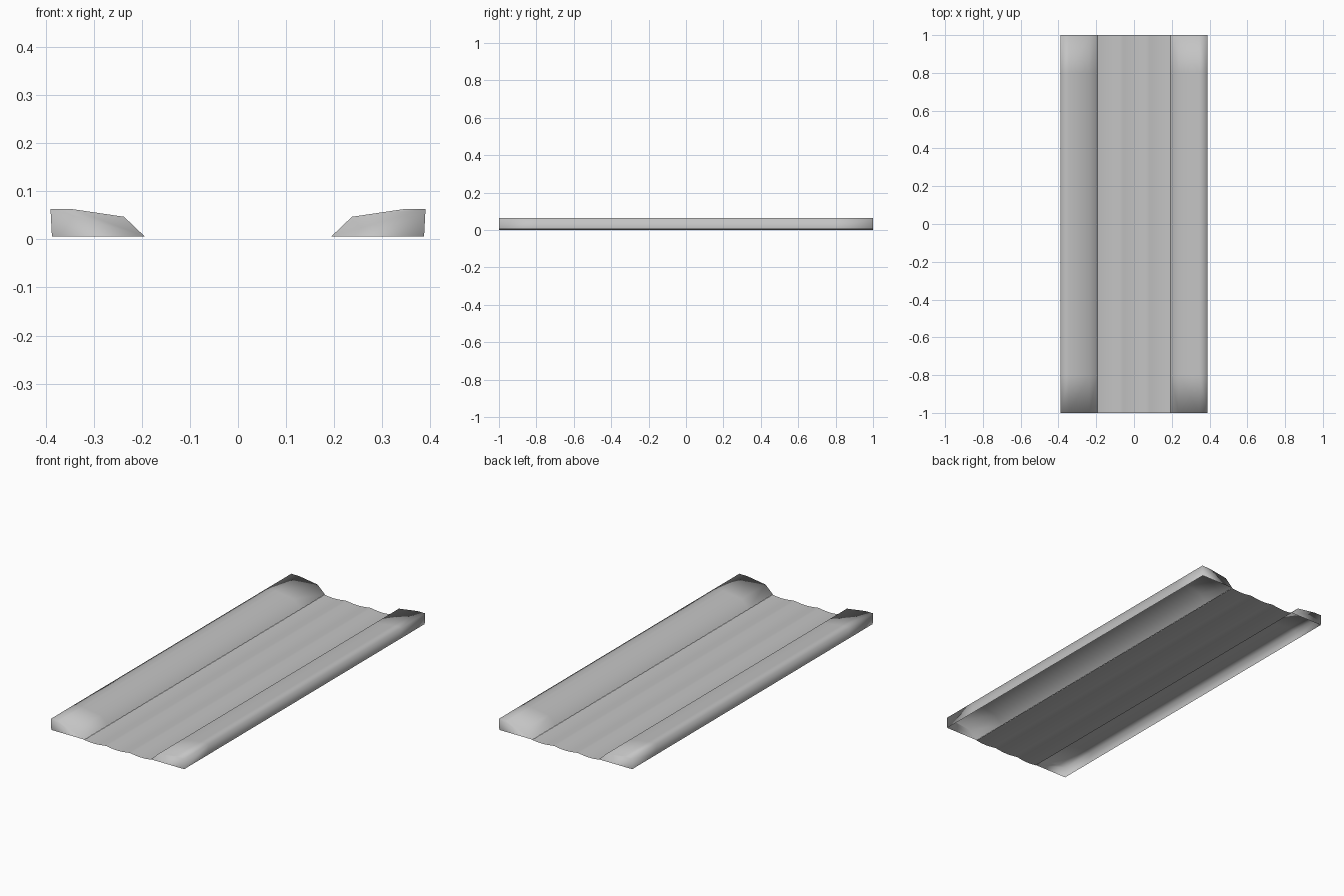
import bpy
import bmesh
import math

cube = bpy.data.objects.get("Cube")
if cube:
    bpy.data.objects.remove(cube, do_unlink=True)

grey = bpy.data.materials.new("concrete_grey")
grey.use_nodes = True
colour = (0.55, 0.55, 0.55, 1)
grey.diffuse_color = colour
grey.node_tree.nodes["Principled BSDF"].inputs["Base Color"].default_value = colour


def sweep(name, profile, stations, capped):
    """Run an open x-z profile along y as a smooth sheet, with optional end caps."""
    bm = bmesh.new()
    rings = [[bm.verts.new((x, y, z)) for x, z in profile] for y in stations]
    for a, b in zip(rings, rings[1:]):
        for i in range(len(profile) - 1):
            bm.faces.new((a[i], a[i + 1], b[i + 1], b[i]))
    if capped:
        bm.faces.new(rings[0])
        bm.faces.new(rings[-1])
    bmesh.ops.recalc_face_normals(bm, faces=bm.faces)
    # Make the upper side the outside
    if sum(f.normal.z * f.calc_area() for f in bm.faces) < 0:
        bmesh.ops.reverse_faces(bm, faces=bm.faces)
    for face in bm.faces:
        face.smooth = True
    mesh = bpy.data.meshes.new(name)
    bm.to_mesh(mesh)
    bm.free()
    mesh.materials.append(grey)
    obj = bpy.data.objects.new(name, mesh)
    bpy.context.collection.objects.link(obj)


# Gently rutted roadway: a thin open sheet with narrow ridges between the ruts
HALF = 0.195
STEPS = 39
road = []
for i in range(STEPS + 1):
    x = -HALF + 2 * HALF * i / STEPS
    road.append((x, 0.007 * (1 - abs(math.cos(math.pi * x / 0.14)))))
sweep("roadway", road, (-1, 1), capped=False)

# Raised kerbs, hollow below, with a sloped top and a chamfered inner side
kerb = [(0.387, 0.006), (0.39, 0.063), (0.345, 0.063), (0.237, 0.047), (0.194, 0.006)]
for name, side in (("left_kerb", 1), ("right_kerb", -1)):
    sweep(name, [(side * x, z) for x, z in kerb], (-1, -0.8, 0.8, 1), capped=True)
